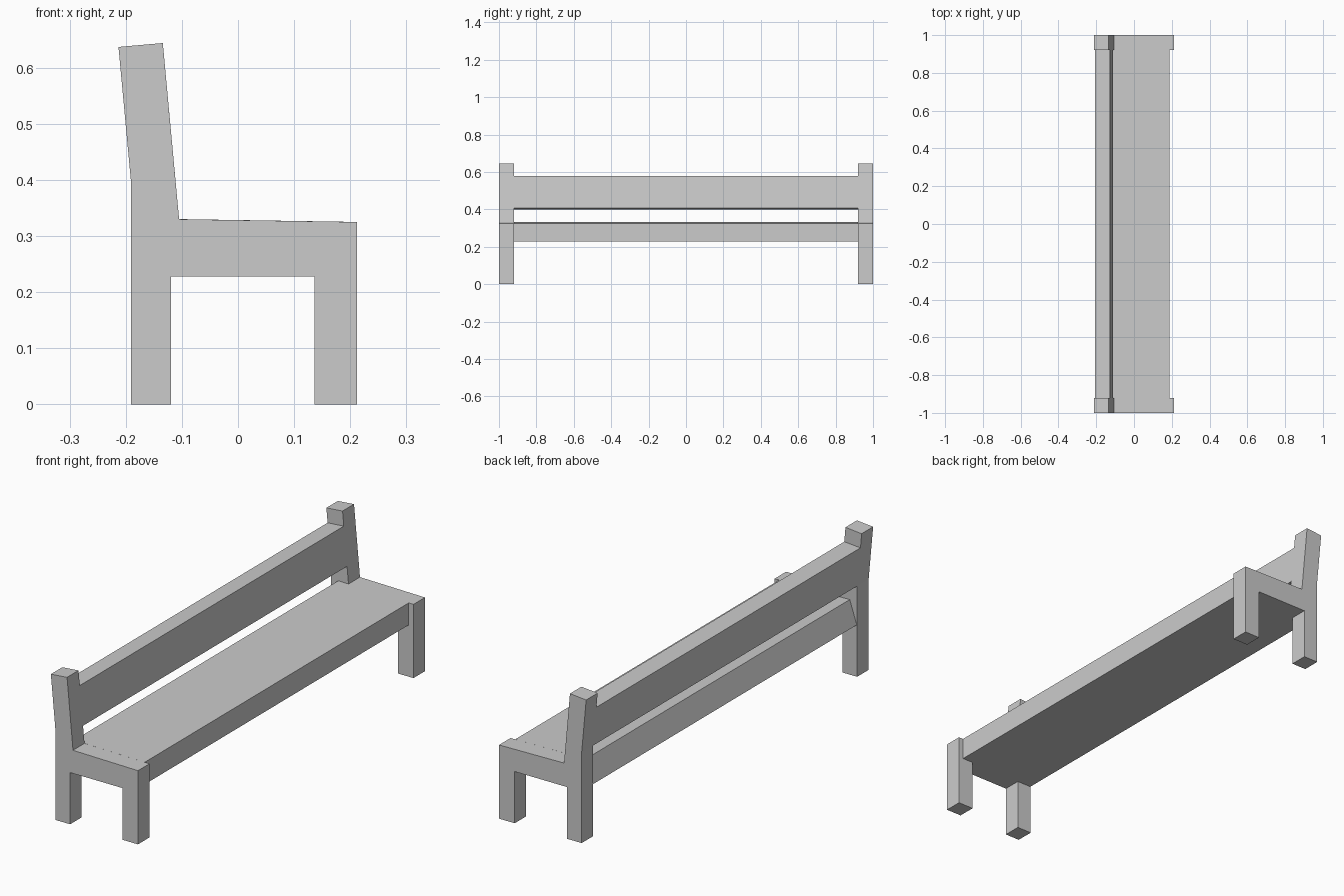
import bpy, bmesh

if "Cube" in bpy.data.objects:
    bpy.data.objects.remove(bpy.data.objects["Cube"])


def extrude_profile(name, points, y0, y1):
    """Closed x/z profile extruded along y."""
    bm = bmesh.new()
    face = bm.faces.new([bm.verts.new((x, y0, z)) for x, z in points])
    result = bmesh.ops.extrude_face_region(bm, geom=[face])
    moved = [v for v in result["geom"] if isinstance(v, bmesh.types.BMVert)]
    bmesh.ops.translate(bm, verts=moved, vec=(0, y1 - y0, 0))
    bmesh.ops.recalc_face_normals(bm, faces=bm.faces)
    mesh = bpy.data.meshes.new(name)
    bm.to_mesh(mesh)
    bm.free()
    obj = bpy.data.objects.new(name, mesh)
    bpy.context.collection.objects.link(obj)
    return obj


INNER, OUTER = 0.92, 1.0

# End frames: two legs, seat bearer and leaning back post, mirrored along y
frame = extrude_profile("end_frames", [
    (-0.191, 0), (-0.119, 0), (-0.119, 0.228), (0.136, 0.228),
    (0.136, 0), (0.212, 0), (0.212, 0.325), (-0.105, 0.33),
    (-0.134, 0.644), (-0.213, 0.637), (-0.191, 0.4)], INNER, OUTER)
mirror = frame.modifiers.new("mirror", "MIRROR")
mirror.use_axis = (False, True, False)

# Seat board: set back from the front legs, with a slanted rear edge
extrude_profile("seat", [
    (-0.189, 0.228), (0.189, 0.228), (0.189, 0.3255), (-0.155, 0.331)],
    -INNER, INNER)

# Backrest board: flush with the leaning posts
extrude_profile("backrest", [
    (-0.191, 0.4), (-0.112, 0.406), (-0.128, 0.579), (-0.207, 0.573)],
    -INNER, INNER)
